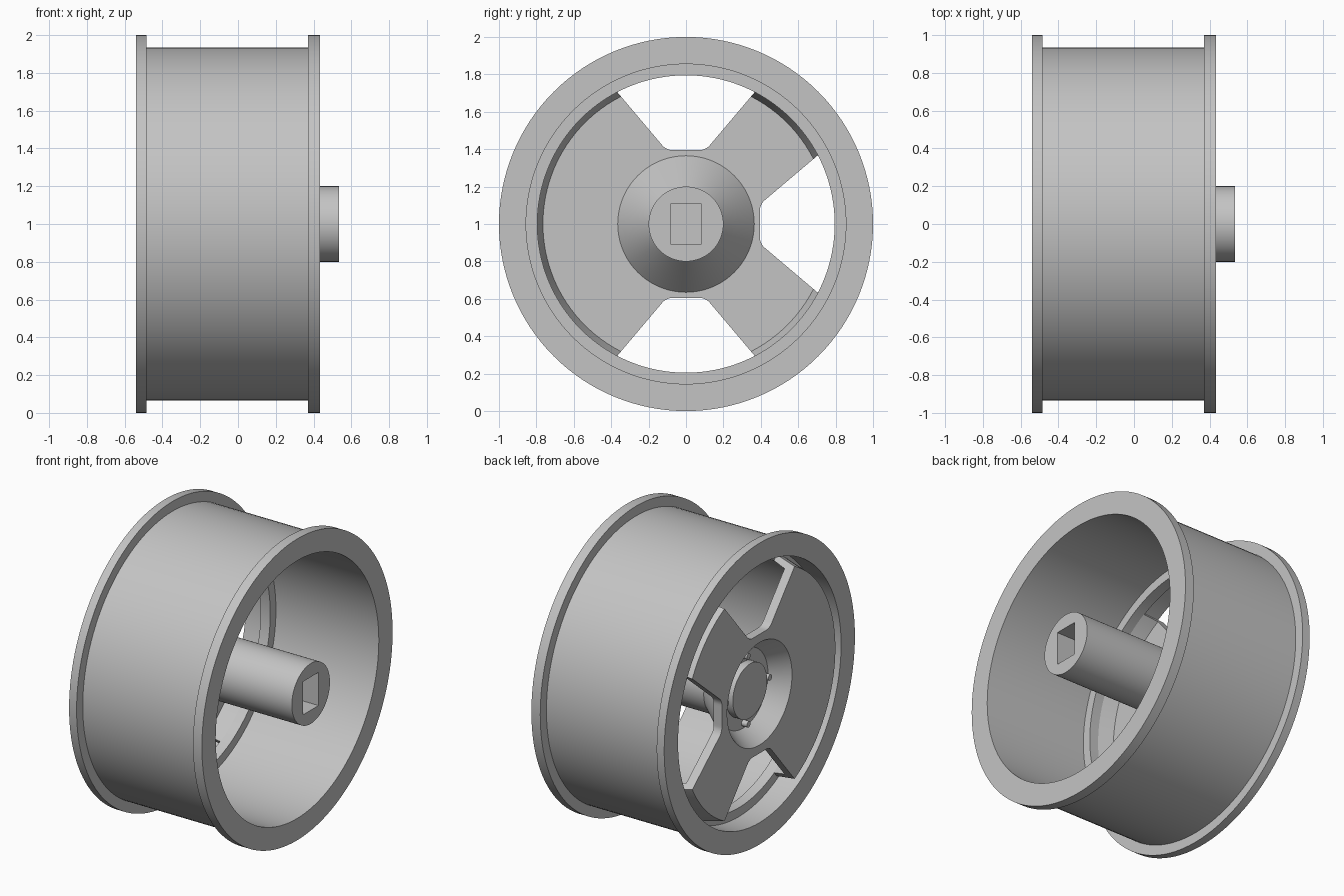
import bpy, bmesh, math
from mathutils import Matrix, Vector

if "Cube" in bpy.data.objects:
    bpy.data.objects.remove(bpy.data.objects["Cube"])

grey = bpy.data.materials.new("plain grey")
grey.use_nodes = True
COLOUR = (0.55, 0.55, 0.55, 1)
grey.diffuse_color = COLOUR
grey.node_tree.nodes["Principled BSDF"].inputs["Base Color"].default_value = COLOUR

AXLE = Vector((0, 0, 1))


def make_object(name, bm):
    bmesh.ops.recalc_face_normals(bm, faces=bm.faces)
    mesh = bpy.data.meshes.new(name)
    bm.to_mesh(mesh)
    bm.free()
    mesh.materials.append(grey)
    obj = bpy.data.objects.new(name, mesh)
    bpy.context.collection.objects.link(obj)
    return obj


def lathe(name, profile, steps=128, centre=AXLE):
    """Revolve a closed (x, radius) profile around the x direction."""
    bm = bmesh.new()
    verts = [bm.verts.new((x, 0, r)) for x, r in profile]
    edges = [bm.edges.new((verts[i - 1], v)) for i, v in enumerate(verts)
             if profile[i - 1][1] + profile[i][1] > 0]
    bmesh.ops.spin(bm, geom=verts + edges, cent=(0, 0, 0), axis=(1, 0, 0),
                   angle=math.tau, steps=steps)
    bmesh.ops.remove_doubles(bm, verts=bm.verts, dist=0.0005)
    bmesh.ops.translate(bm, verts=bm.verts, vec=centre)
    return make_object(name, bm)


def prism(name, outline, x0, x1, angle=0, bevel_corners=0):
    """Extrude a (y, z) outline along x, turned about the axle."""
    bm = bmesh.new()
    verts = [bm.verts.new((x0, y, z)) for y, z in outline]
    face = bm.faces.new(verts)
    if bevel_corners:
        bmesh.ops.bevel(bm, geom=verts[:2], offset=bevel_corners, segments=5,
                        affect='VERTICES', profile=0.5)
        face = bm.faces[:][0]
    new = bmesh.ops.extrude_face_region(bm, geom=[face])["geom"]
    bmesh.ops.translate(bm, verts=[g for g in new if isinstance(g, bmesh.types.BMVert)],
                        vec=(x1 - x0, 0, 0))
    bm.transform(Matrix.Translation(AXLE) @ Matrix.Rotation(angle, 4, 'X'))
    return make_object(name, bm)


def activate(obj):
    bpy.ops.object.select_all(action='DESELECT')
    obj.select_set(True)
    bpy.context.view_layer.objects.active = obj


def cut(obj, cutter):
    activate(obj)
    mod = obj.modifiers.new("cut", 'BOOLEAN')
    mod.operation, mod.solver, mod.object = 'DIFFERENCE', 'EXACT', cutter
    bpy.ops.object.modifier_apply(modifier=mod.name)
    bpy.data.objects.remove(cutter)


# Rim barrel with two flanges and an inner mounting ring
rim = lathe("rim", [(-0.54, 0.855), (-0.54, 1), (-0.485, 1), (-0.485, 0.935),
                    (0.37, 0.935), (0.37, 1), (0.435, 1), (0.435, 0.855),
                    (-0.32, 0.855), (-0.32, 0.795), (-0.39, 0.795), (-0.39, 0.855)])

# Dished spoke plate, hub cone and hub shaft in one shell
spokes = lathe("spokes_and_hub", [(-0.54, 0.795), (-0.385, 0.835), (-0.385, 0.795),
                                  (-0.48, 0.765), (-0.48, 0.365), (-0.27, 0.2),
                                  (0.535, 0.2), (0.535, 0), (-0.42, 0),
                                  (-0.42, 0.26), (-0.54, 0.34)])

# Four flared openings between the spokes
slot = [(0.395, 0.105), (0.395, -0.105), (1, -0.617), (1, 0.617)]
for i in range(4):
    cut(spokes, prism("opening_cutter", slot, -0.7, -0.3, i * math.pi / 2, 0.03))

# Rectangular socket in the shaft end
socket = [(-0.08, -0.11), (0.08, -0.11), (0.08, 0.11), (-0.08, 0.11)]
cut(spokes, prism("socket_cutter", socket, 0.2, 0.7))

# Hub cap and its four small pins
parts = [rim, spokes]
parts.append(lathe("hub_cap", [(-0.41, 0), (-0.41, 0.18), (-0.47, 0.18), (-0.47, 0)], 64))
for i in range(4):
    a = i * math.pi / 2
    spot = AXLE + Vector((0, math.cos(a), math.sin(a))) * 0.225
    parts.append(lathe(f"hub_pin_{i + 1}", [(-0.41, 0), (-0.41, 0.02),
                                            (-0.46, 0.02), (-0.46, 0)], 16, spot))

for part in parts:
    activate(part)
    bpy.ops.object.shade_smooth_by_angle(angle=math.radians(25))
